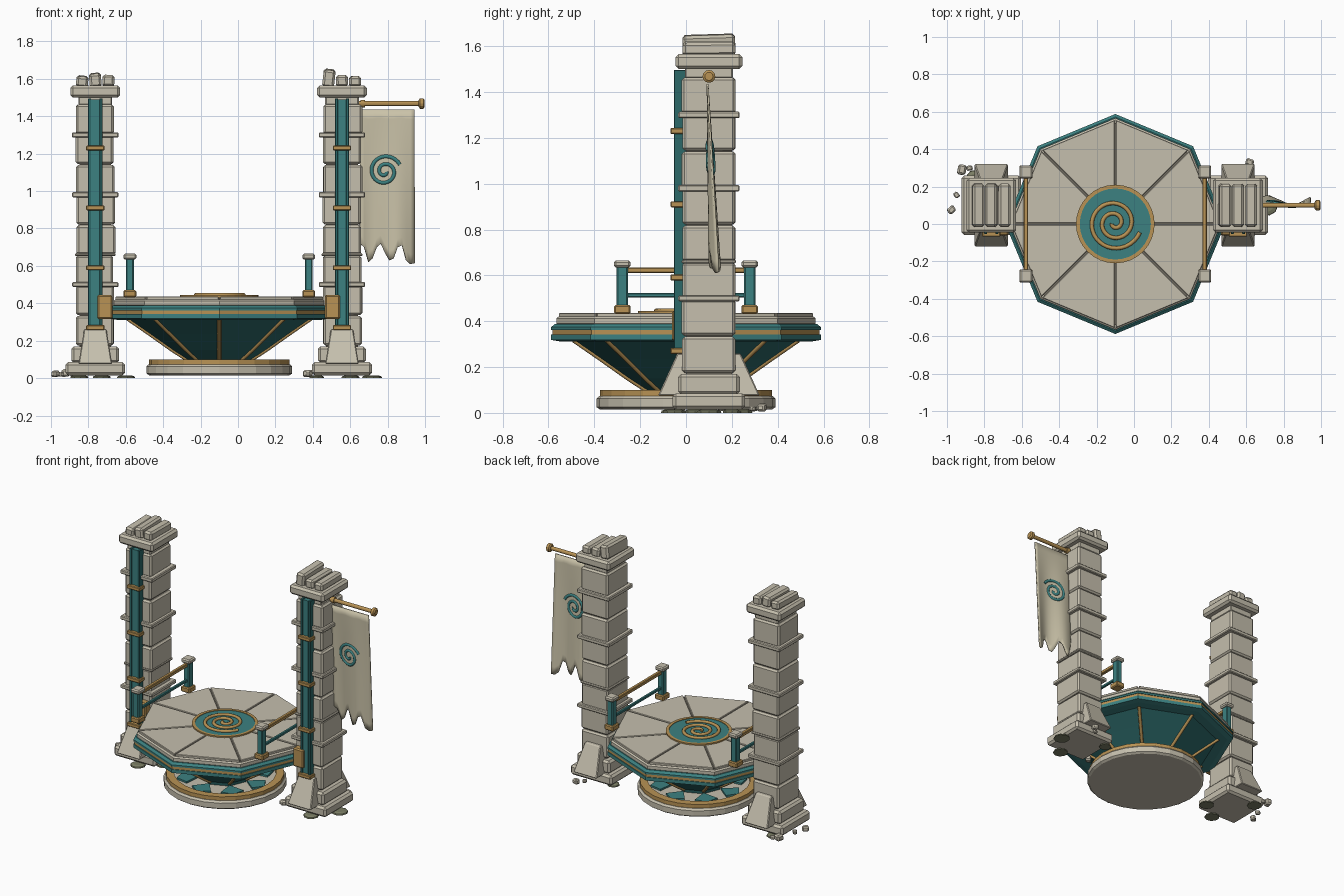
import bpy, bmesh, math, random
from mathutils import Vector

if "Cube" in bpy.data.objects:
    bpy.data.objects.remove(bpy.data.objects["Cube"])
random.seed(4)


def mat(name, r, g, b):
    m = bpy.data.materials.new(name)
    m.diffuse_color = (r, g, b, 1)
    m.use_nodes = True
    m.node_tree.nodes["Principled BSDF"].inputs["Base Color"].default_value = m.diffuse_color
    return m


STONE = mat("stone", .56, .52, .42)
DARK = mat("joint", .22, .20, .16)
TEAL = mat("teal", .045, .22, .22)
DEEP = mat("deep_teal", .025, .14, .14)
GOLD = mat("gold", .48, .29, .09)
CLOTH = mat("cloth", .60, .55, .40)
MOSS = mat("moss", .20, .21, .13)


def finish(name, bm, m, bevel=0, loc=(0, 0, 0)):
    bmesh.ops.recalc_face_normals(bm, faces=bm.faces)
    me = bpy.data.meshes.new(name)
    bm.to_mesh(me)
    bm.free()
    me.materials.append(m)
    ob = bpy.data.objects.new(name, me)
    ob.location = loc
    bpy.context.collection.objects.link(ob)
    if bevel:
        b = ob.modifiers.new("bevel", 'BEVEL')
        b.width, b.segments = bevel, 1
    return ob


def box(name, x, y, z, m, bevel=.006):
    """Box from (min, max) ranges."""
    bm = bmesh.new()
    bmesh.ops.create_cube(bm, size=1)
    for v in bm.verts:
        v.co = Vector([(r[1] - r[0]) * c for r, c in zip((x, y, z), v.co)])
    return finish(name, bm, m, bevel, [(r[0] + r[1]) / 2 for r in (x, y, z)])


def around(c, h):
    return (c - h, c + h)


def lathe(name, prof, n, m, loc=(0, 0, 0), closed=False):
    """Revolve (radius, z) points; caps open ends unless closed is set."""
    bm = bmesh.new()
    rings = [[bm.verts.new((r * math.cos(k * math.tau / n), r * math.sin(k * math.tau / n), z))
              for k in range(n)] for r, z in prof]
    for a, b in list(zip(rings, rings[1:])) + ([(rings[-1], rings[0])] if closed else []):
        for k in range(n):
            bm.faces.new((a[k], a[k - 1], b[k - 1], b[k]))
    if not closed:
        bm.faces.new(rings[0])
        bm.faces.new(rings[-1])
    return finish(name, bm, m, 0, loc)


def prism(name, pts, vec, m, bevel=0, loc=(0, 0, 0)):
    """Extrude a polygon along a vector."""
    bm = bmesh.new()
    a = [bm.verts.new(p) for p in pts]
    b = [bm.verts.new(Vector(p) + Vector(vec)) for p in pts]
    bm.faces.new(a)
    bm.faces.new(b)
    for i in range(len(a)):
        bm.faces.new((a[i - 1], a[i], b[i], b[i - 1]))
    return finish(name, bm, m, bevel, loc)


def tube(name, pts, r, m):
    cu = bpy.data.curves.new(name, 'CURVE')
    cu.dimensions, cu.bevel_depth, cu.bevel_resolution, cu.use_fill_caps = '3D', r, 2, True
    s = cu.splines.new('POLY')
    s.points.add(len(pts) - 1)
    for p, q in zip(s.points, pts):
        p.co = (*q, 1)
    cu.materials.append(m)
    ob = bpy.data.objects.new(name, cu)
    bpy.context.collection.objects.link(ob)
    return ob


# round base and bowl under the platform
C = (-.1, 0, 0)
lathe("base_disc", [(.375, .015), (.39, .025), (.39, .062), (.378, .074)], 24, STONE, C)
lathe("base_gold_ring", [(.375, .07), (.375, .1), (.325, .1), (.325, .07)], 24, GOLD, C, True)
bowl = [(.49, .318), (.37, .235), (.25, .15), (.165, .095), (.16, .07)]
lathe("bowl", bowl, 8, DEEP, C)
for k in range(8):
    a = k * math.pi / 4
    tube("bowl_rib", [(-.1 + r * math.cos(a), r * math.sin(a), z) for r, z in bowl[:4]], .011, GOLD)
    prism("base_inlay", [(r * math.cos(a + d), r * math.sin(a + d), .07)
                         for r, d in ((.17, 0), (.27, -.27), (.31, 0), (.27, .27))],
          (0, 0, .016), TEAL, 0, C)

# octagonal platform tiers
lathe("platform_teal_lower", [(.55, .312), (.588, .318), (.588, .342)], 8, TEAL, C)
lathe("platform_gold_band", [(.583, .34), (.583, .364)], 8, GOLD, C)
lathe("platform_teal_upper", [(.588, .362), (.588, .374), (.572, .388)], 8, TEAL, C)
lathe("platform_slab", [(.562, .386), (.566, .39), (.566, .412), (.556, .42)], 8, STONE, C)
lathe("platform_joint_bed", [(.54, .415), (.54, .43)], 8, DARK, C)
for k in range(8):
    a, mid = k * math.pi / 4, (k + .5) * math.pi / 4
    s = Vector((math.cos(mid), math.sin(mid), 0)) * .011
    pts = [(s.x, s.y, .418)] + [(s.x + .545 * math.cos(t), s.y + .545 * math.sin(t), .418)
                                for t in (a, a + math.pi / 4)]
    prism("platform_plate", pts, (0, 0, .018), STONE, .003, C)

# centre medallion
lathe("medallion", [(.2, .43), (.2, .441)], 32, TEAL, C)
lathe("medallion_rim", [(.21, .43), (.21, .445), (.19, .445), (.19, .43)], 32, GOLD, C, True)
pts = []
for i in range(81):
    t = i / 80
    a, r = math.radians(-20 - 360 * 2.4 * (1 - t)), .012 + .133 * t
    pts.append((-.105 + r * math.cos(a), .005 + r * math.sin(a), .445))
tube("medallion_spiral", pts, .011, GOLD)

# railings on both sides
for s in (-1, 1):
    x = -.1 + s * .478
    for y in (-.278, .278):
        box("rail_post_foot", around(x, .034), around(y, .036), (.432, .47), GOLD)
        box("rail_post", around(x, .021), around(y, .025), (.46, .64), TEAL)
        box("rail_post_cap", around(x, .034), around(y, .036), (.634, .665), STONE, .008)
    box("top_rail", around(x, .012), (-.27, .27), (.61, .634), GOLD, .004)
    box("lower_rail", around(x, .009), (-.27, .27), (.504, .522), TEAL, .003)

# two stone pillars
Y = .1
for px, inner in ((-.763, 1), (.556, -1)):
    box("plinth", around(px, .16), around(Y, .158), (.015, .085), STONE, .014)
    box("plinth_step", around(px, .128), around(Y, .135), (.08, .17), STONE, .014)
    box("pillar_core", around(px, .085), around(Y, .1), (.1, 1.52), DARK, 0)
    for i in range(8):
        z = .175 + i * .1615
        j = random.uniform(-.005, .005)
        b = box("pillar_block", around(px + j, .102 + j / 2), around(Y - j / 2, .115 + j / 2),
                (z, z + .158), STONE, .011)
        b.rotation_euler.z = random.uniform(-.012, .012)
    box("pillar_neck", around(px, .09), around(Y, .105), (1.46, 1.51), STONE)
    for z, h in ((1.3, .014), (.98, .014), (.66, .008), (.5, .013)):
        w = .124 if h > .01 else .109
        box("pillar_collar", around(px, w), around(Y, w + .01), around(z, h), STONE, .005)
    box("capital", around(px, .133), around(Y, .146), (1.5, 1.565), STONE, .014)
    # broken stone strips on top
    for i, h in enumerate((.045, .06, .05) if inner > 0 else (.08, .05, .045)):
        b = box("broken_top", around(px + (i - 1) * .07, .032), around(Y, .115),
                (1.558, 1.57 + h), STONE, .012)
        b.rotation_euler = (random.uniform(-.04, .04), random.uniform(-.16, .16), 0)
    # sloped buttresses front and back
    for s in (-1, 1):
        def yy(d):
            return Y + s * d
        bm = bmesh.new()
        lo = [bm.verts.new((px + sx, yy(d), .075)) for sx, d in
              ((-.09, .09), (.09, .09), (.09, .222), (-.09, .222))]
        hi = [bm.verts.new((px + sx, yy(d), .26)) for sx, d in
              ((-.06, .09), (.06, .09), (.06, .138), (-.06, .138))]
        bm.faces.new(lo)
        bm.faces.new(hi)
        for k in range(4):
            bm.faces.new((lo[k - 1], lo[k], hi[k], hi[k - 1]))
        finish("buttress", bm, STONE, .005)
    # teal guide strip with gold clasps
    box("guide_channel", around(px, .024), (-.046, .01), (.26, 1.49), TEAL, 0)
    for s in (-1, 1):
        box("guide_edge", around(px + s * .03, .008), (-.053, .01), (.26, 1.495), DEEP, .002)
    for z in (.27, .59, .91, 1.23):
        box("guide_clasp", around(px, .049), (-.068, -.01), around(z, .013), GOLD, .004)
    # bracket joining platform and pillar
    box("platform_bracket", around(px + inner * .051, .04), (-.062, .06), (.315, .445), GOLD, .008)

# banner pole with knob
for n, prof, x in (("banner_pole", [(.013, 0), (.013, .36)], .62),
                   ("pole_collar", [(.02, 0), (.02, .025)], .655),
                   ("pole_knob", [(.018, 0), (.028, .007), (.028, .025), (.018, .032)], .966)):
    lathe(n, prof, 12, GOLD, (x, Y, 1.468)).rotation_euler.y = math.pi / 2


# torn cloth banner
def cloth_y(u, t):
    return .094 + t * (.032 + .024 * math.sin(u * 7))


tear = [.72, .70, .62, .64, .70, .72, .67, .63, .64, .70, .71, .63, .61, .615]
nu, nv = len(tear) - 1, 16
bm = bmesh.new()
grid = []
for i, zb in enumerate(tear):
    u = i / nu
    grid.append([bm.verts.new((.652 + .292 * u, cloth_y(u, (1.435 - z) / .82), z))
                 for z in [1.435 + (zb - 1.435) * j / nv for j in range(nv + 1)]])
for i in range(nu):
    for j in range(nv):
        bm.faces.new((grid[i][j], grid[i + 1][j], grid[i + 1][j + 1], grid[i][j + 1]))
cloth = finish("banner_cloth", bm, CLOTH)
sol = cloth.modifiers.new("thick", 'SOLIDIFY')
sol.thickness, sol.offset = .008, 0
for p in cloth.data.polygons:
    p.use_smooth = True
pts = []
for i in range(61):
    t = i / 60
    a, r = math.radians(25 + 360 * 1.9 * (1 - t)), .01 + .078 * t
    x, z = .785 + r * math.cos(a), 1.105 + r * math.sin(a)
    pts.append((x, cloth_y((x - .652) / .292, (1.435 - z) / .82), z))
tube("banner_spiral", pts, .011, TEAL)

# rubble and moss at the pillar feet
for x, y, r in ((-.92, .29, .034), (-.95, .155, .02), (-.975, .075, .026), (.62, .33, .026),
                (.375, -.03, .028), (.58, .29, .018), (-.88, .3, .02)):
    bm = bmesh.new()
    bmesh.ops.create_cube(bm, size=1)
    for v in bm.verts:
        v.co = Vector((v.co.x * 1.7, v.co.y * 1.4, v.co.z * 1.3)) * r * random.uniform(.85, 1.1)
    finish("rubble", bm, STONE, r * .3, (x, y, .008 + r * .6)).rotation_euler.z = random.uniform(0, 3)
for x, y, r in ((.715, .1, .055), (.6, -.05, .05), (-.6, .04, .05), (-.73, -.06, .05), (.42, .2, .04), (-.85, .24, .05)):
    lathe("moss_patch", [(r, 0), (r * .95, .009), (r * .6, .015)], 9, MOSS, (x, y, 0))
